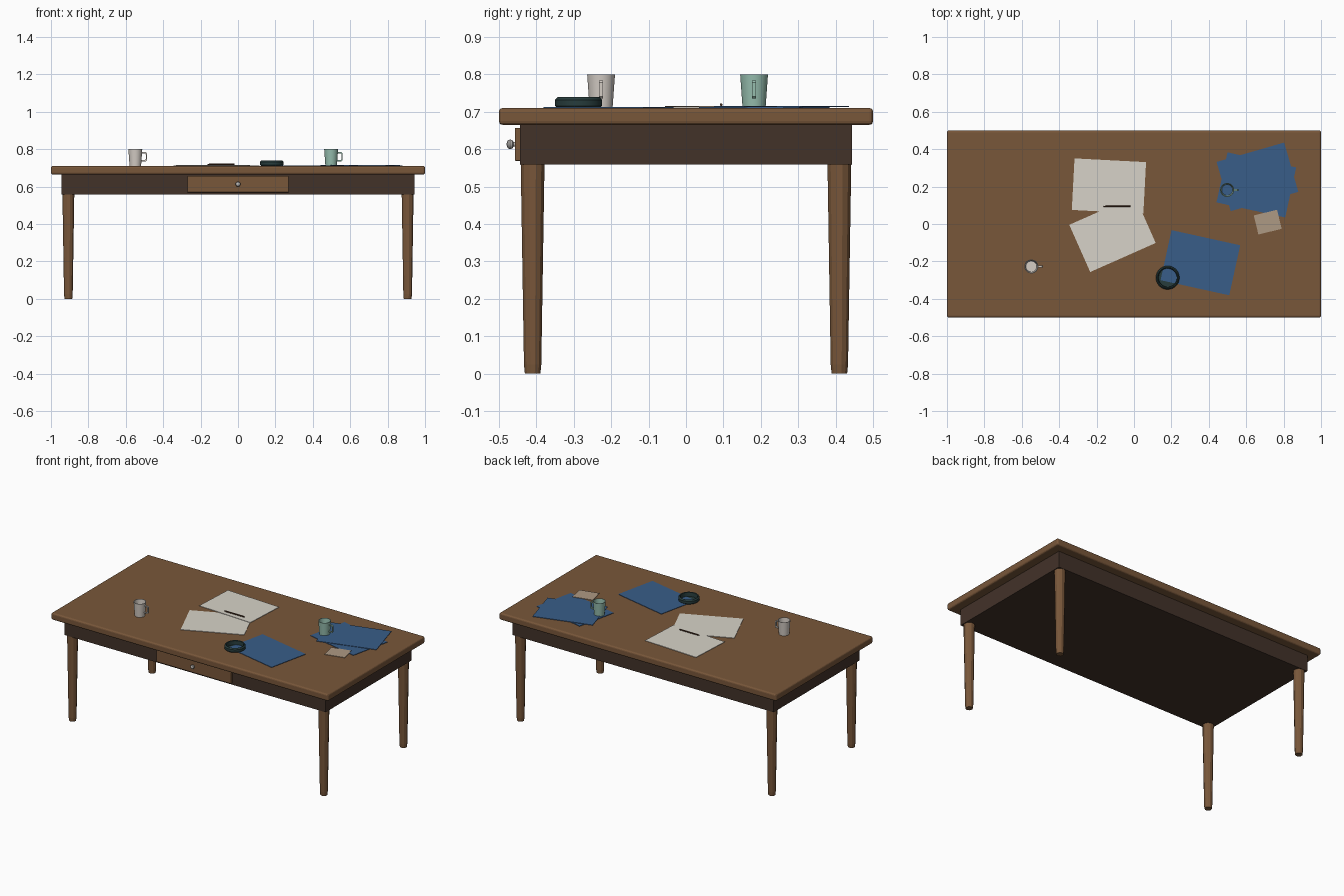
import bpy, bmesh
from math import radians, cos, sin, pi
from mathutils import Matrix, Vector

cube = bpy.data.objects.get("Cube")
if cube:
    bpy.data.objects.remove(cube)


def material(name, r, g, b):
    m = bpy.data.materials.new(name)
    m.use_nodes = True
    m.diffuse_color = (r, g, b, 1)
    m.node_tree.nodes["Principled BSDF"].inputs["Base Color"].default_value = (r, g, b, 1)
    return m


wood = material("warm wood", .19, .095, .042)
dark_wood = material("dark wood", .055, .032, .022)
white = material("paper white", .68, .65, .58)
blue = material("folder blue", .04, .11, .25)
beige = material("card beige", .42, .32, .23)
cream = material("cream ceramic", .66, .61, .56)
green = material("green ceramic", .31, .52, .43)
glass = material("dark dish", .02, .045, .045)
metal = material("knob metal", .5, .48, .46)
pen_brown = material("pen brown", .07, .03, .015)

TOP = .71


def finish(name, bm, mat, smooth=False):
    bmesh.ops.recalc_face_normals(bm, faces=bm.faces)
    mesh = bpy.data.meshes.new(name)
    bm.to_mesh(mesh)
    bm.free()
    mesh.materials.append(mat)
    ob = bpy.data.objects.new(name, mesh)
    bpy.context.collection.objects.link(ob)
    if smooth:
        bpy.ops.object.select_all(action="DESELECT")
        ob.select_set(True)
        bpy.context.view_layer.objects.active = ob
        bpy.ops.object.shade_smooth_by_angle(angle=radians(35))
    return ob


def box(name, center, size, mat, bevel=0, turn=0):
    bm = bmesh.new()
    bmesh.ops.create_cube(bm, size=1)
    bmesh.ops.scale(bm, vec=size, verts=bm.verts)
    if bevel:
        bmesh.ops.bevel(bm, geom=bm.edges[:], offset=bevel, segments=3,
                        profile=.5, affect="EDGES")
    bm.transform(Matrix.Translation(center) @ Matrix.Rotation(radians(turn), 4, "Z"))
    return finish(name, bm, mat)


def lathe(name, profile, origin, mat, sides=24, smooth=True, axis=None):
    """Spin (radius, height) points about z, closing any end on the axis."""
    bm = bmesh.new()
    rings = []
    for r, z in profile:
        if r == 0:
            rings.append([bm.verts.new((0, 0, z))] * sides)
        else:
            angles = [2 * pi * (i + .5) / sides for i in range(sides)]
            rings.append([bm.verts.new((r * cos(a), r * sin(a), z)) for a in angles])
    for a, b in zip(rings, rings[1:]):
        for i in range(sides):
            j = (i + 1) % sides
            corners = dict.fromkeys((a[i], a[j], b[j], b[i]))
            bm.faces.new(list(corners))
    bm.transform(Matrix.Translation(origin) @ (axis or Matrix()))
    return finish(name, bm, mat, smooth)


# Table top, solid apron, drawer and knob
box("table_top", (0, 0, .6875), (2, 1, .045), wood, .01)
box("apron", (0, 0, .613), (1.886, .888, .108), dark_wood)
box("drawer_front", (0, -.4495, .613), (.54, .015, .088), wood, .002)
lathe("drawer_knob", [(0, 0), (.006, 0), (.006, .005), (.011, .008), (.0135, .014),
                      (.011, .020), (.005, .023), (0, .0235)],
      (0, -.456, .613), metal, 16, axis=Matrix.Rotation(pi / 2, 4, "X"))

# Tapered faceted legs
for side, x in (("right", -.907), ("left", .907)):
    for end, y in (("front", -.41), ("back", .41)):
        lathe(f"{end}_{side}_leg", [(0, 0), (.0215, 0), (.024, .025), (.033, .565), (0, .565)],
              (x, y, 0), wood, 12, False)

# Loose sheets: name, centre, size, turn, height above table, colour
sheet = (.383, .276)
folder = (.376, .274)
for name, x, y, size, turn, lift, mat in (
        ("lower_paper", -.115, -.053, sheet, 23.9, 0, white),
        ("upper_paper", -.134, .203, sheet, -3, .0025, white),
        ("single_folder", .355, -.207, folder, -12.4, 0, blue),
        ("lower_folder", .654, .209, folder, -12.4, 0, blue),
        ("upper_folder", .66, .252, folder, 16, .0025, blue),
        ("note_card", .715, .01, (.128, .105), 13.5, .0025, beige)):
    box(name, (x, y, TOP + lift + .0015), (*size, .003), mat, turn=turn)

# Pen lying on the papers
lathe("pen", [(0, 0), (.002, .004), (.004, .014), (.004, .146), (0, .148)],
      (-.166, .094, TOP + .009), pen_brown, 8, axis=Matrix.Rotation(pi / 2, 4, "Y"))

# Round dish with a thin floor
lathe("round_dish", [(0, 0), (.057, 0), (.063, .006), (.063, .022), (.056, .03),
                     (.051, .028), (.049, .002), (0, .002)], (.18, -.287, TOP), glass, 32)


def mug(name, x, y, mat):
    lathe(name, [(0, 0), (.031, 0), (.0375, .09), (.0345, .09), (.029, .002), (0, .002)],
          (x, y, TOP), mat)
    # Handle: a square section swept along a rounded bracket
    path = [Vector(p) for p in ((.033, .074), (.056, .074), (.062, .068),
                                (.062, .031), (.056, .025), (.031, .025))]
    bm = bmesh.new()
    middle = Vector((.045, .05))
    rings = []
    for p in path:
        inward = Vector((0, middle.y - p.y)).normalized() * .006
        if p.x > .05:
            inward.x = -.006
        q = p + inward
        rings.append([bm.verts.new((x + v.x, y + w, TOP + v.y))
                      for v, w in ((p, -.005), (p, .005), (q, .005), (q, -.005))])
    for a, b in zip(rings, rings[1:]):
        for i in range(4):
            j = (i + 1) % 4
            bm.faces.new((a[i], a[j], b[j], b[i]))
    bm.faces.new(rings[0])
    bm.faces.new(rings[-1])
    finish(name + "_handle", bm, mat)


mug("cream_mug", -.549, -.227, cream)
mug("green_mug", .498, .182, green)
